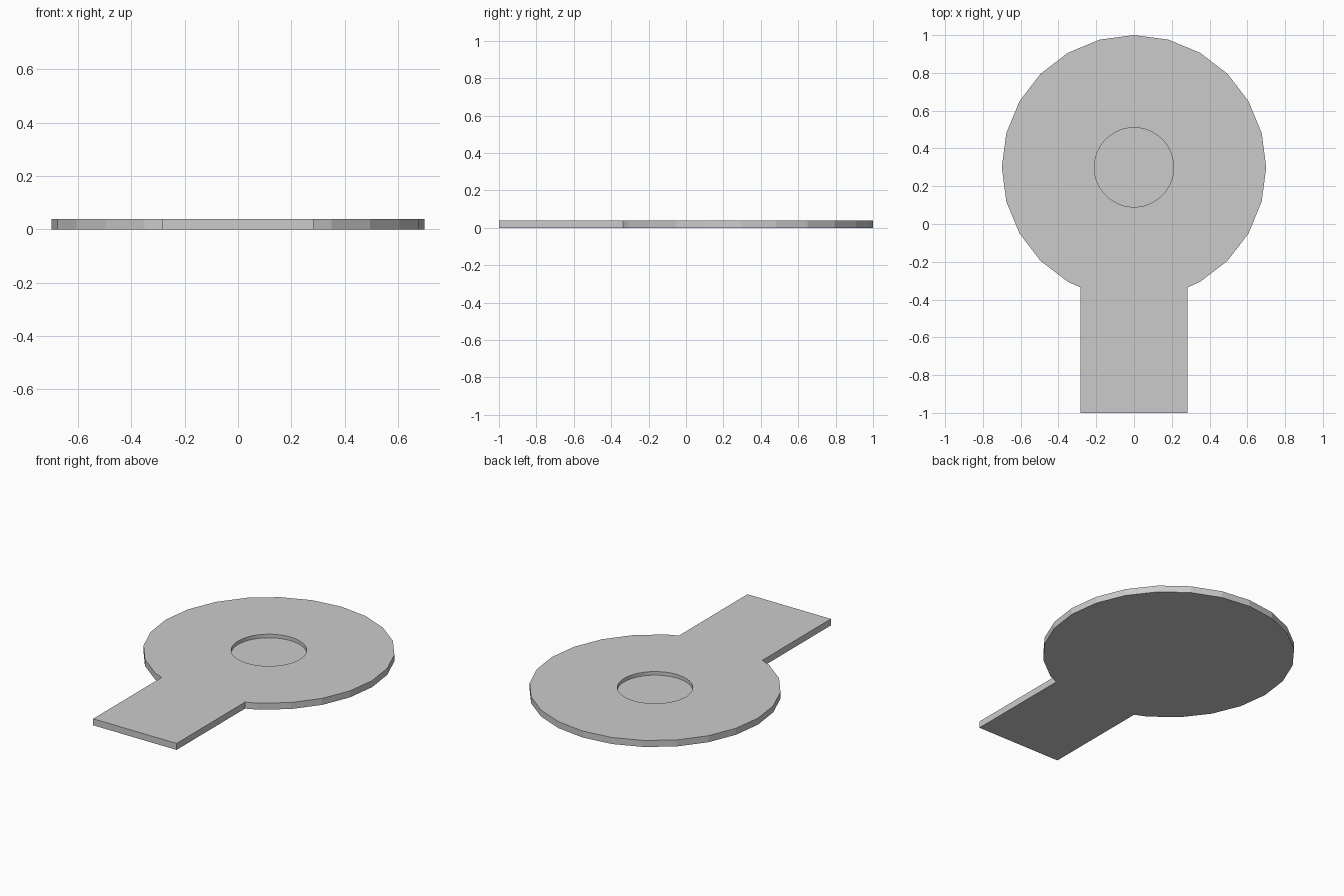
import bpy, bmesh
from math import sin, cos, radians, tau

if "Cube" in bpy.data.objects:
    bpy.data.objects.remove(bpy.data.objects["Cube"])

H, FLOOR, CY = 0.04, 0.018, 0.3


def material(name, v):
    m = bpy.data.materials.new(name)
    m.diffuse_color = (v, v, v, 1)
    m.use_nodes = True
    m.node_tree.nodes["Principled BSDF"].inputs["Base Color"].default_value = m.diffuse_color
    return m


def arc(r):
    # 24-sided disc, open toward the handle (angles measured from -y)
    return [(r * sin(radians(a)), CY - r * cos(radians(a))) for a in range(30, 331, 15)]


# matching outer and inner outlines, running from one handle corner to the other
outer = [(.283, -1), (.283, -.336), (.31, -.324)] + arc(.7) + [(-.31, -.324), (-.283, -.336), (-.283, -1)]
inner = [(.187, -1), (.187, -.37), (.155, -.28)] + arc(.6) + [(-.155, -.28), (-.187, -.37), (-.187, -1)]
hole = [(.21 * cos(tau * i / 48), CY + .21 * sin(tau * i / 48)) for i in range(48)]

bm = bmesh.new()


def verts(pts, z):
    return [bm.verts.new((x, y, z)) for x, y in pts]


def strip(a, b, closed=False):
    n = len(a)
    return [bm.faces.new((a[i], a[(i + 1) % n], b[(i + 1) % n], b[i]))
            for i in range(n if closed else n - 1)]


top_o, top_i = verts(outer, H), verts(inner, H)
hole_t, hole_b = verts(hole, H), verts(hole, FLOOR)

# dark border on the top
strip(top_o, top_i)

# outer walls and underside
loop = top_o + [top_i[-1], top_i[0]]
base = verts([v.co.xy for v in loop], 0)
strip(loop, base, True)
bm.faces.new(base)

# round pocket
walls = strip(hole_t, hole_b, True)
for f in walls:
    f.smooth = True
bm.faces.new(hole_b)

# light centre panel around the pocket
edges = []
for ring in (top_i, hole_t):
    for i, v in enumerate(ring):
        w = ring[(i + 1) % len(ring)]
        edges.append(bm.edges.get((v, w)) or bm.edges.new((v, w)))
res = bmesh.ops.triangle_fill(bm, edges=edges, use_beauty=True, normal=(0, 0, 1))
for g in res["geom"]:
    if isinstance(g, bmesh.types.BMFace):
        g.material_index = 1

# crisp rims on the pocket
for f in walls:
    for e in f.edges:
        if abs(e.verts[0].co.z - e.verts[1].co.z) < 1e-6:
            e.smooth = False
bmesh.ops.recalc_face_normals(bm, faces=bm.faces[:])

me = bpy.data.meshes.new("round_plate_with_handle")
bm.to_mesh(me)
bm.free()
me.materials.append(material("border_grey", .56))
me.materials.append(material("panel_grey", .8))
bpy.context.collection.objects.link(bpy.data.objects.new("round_plate_with_handle", me))
